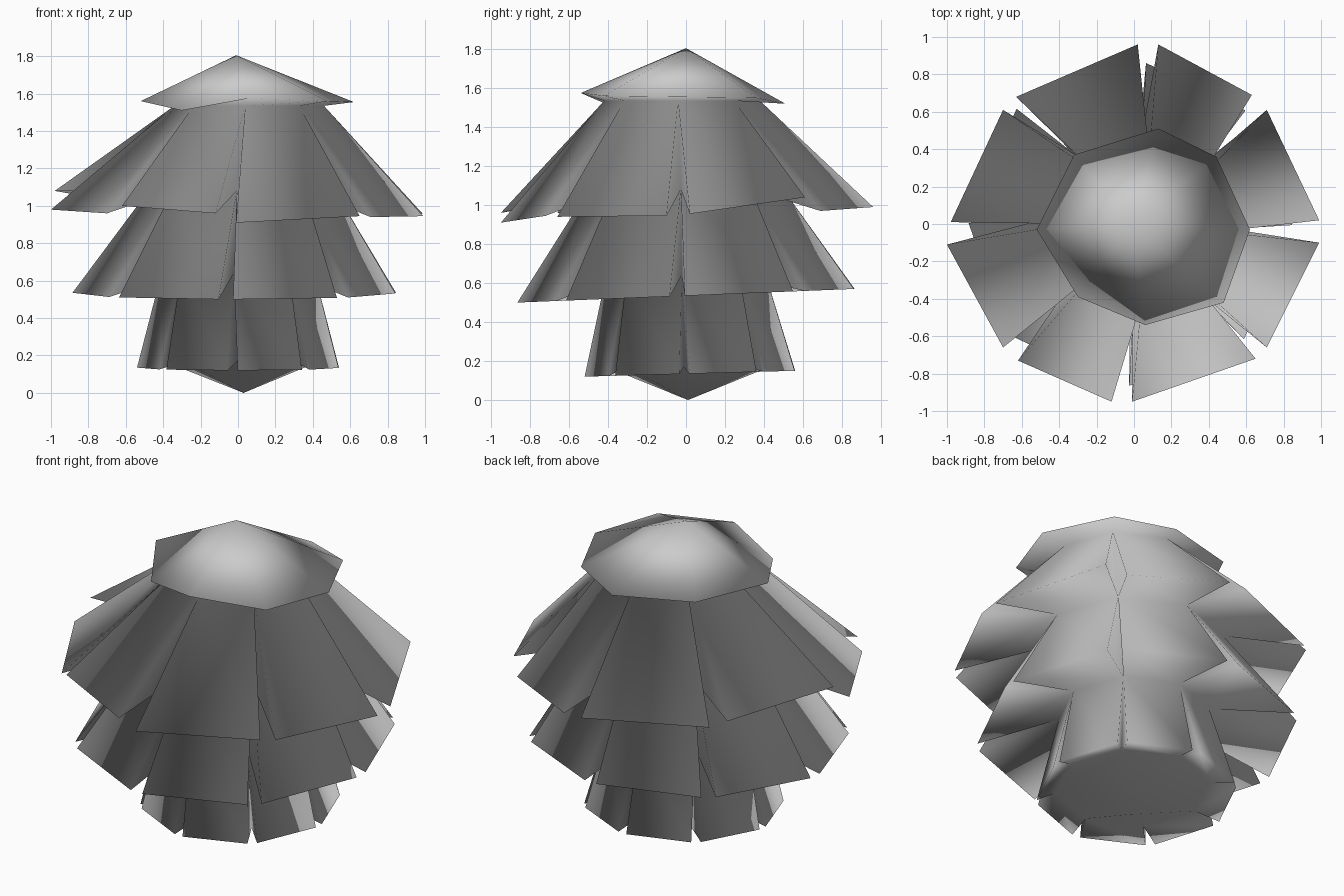
import bpy
import bmesh
from math import sin, cos, radians

if "Cube" in bpy.data.objects:
    bpy.data.objects.remove(bpy.data.objects["Cube"])

N = 8
bm = bmesh.new()


def ring(cx, cy, r, z, start=-3.0):
    """Octagon of core vertices, one at every gap between scales."""
    out = []
    for i in range(N):
        a = radians(start + 45 * i)
        out.append(bm.verts.new((cx + r * cos(a), cy + r * sin(a), z)))
    return out


def tips(cx, cy, r, z, tilt, half_gap, start=-3.0):
    """Two outer corners for each scale of a tier."""
    out = []
    for i in range(N):
        for deg in (start + 45 * i + half_gap, start + 45 * (i + 1) - half_gap):
            a = radians(deg)
            out.append((cx + r * cos(a), cy + r * sin(a), z + tilt * sin(a)))
    return out


def tier(upper, lower, corners):
    """Wedge-shaped scales hanging between two core rings."""
    v = [bm.verts.new(c) for c in corners]
    for i in range(N):
        j = (i + 1) % N
        a, b = v[2 * i], v[2 * i + 1]
        bm.faces.new((upper[i], a, b, upper[j]))
        bm.faces.new((a, lower[i], lower[j], b))
        bm.faces.new((upper[i], lower[i], a))
        bm.faces.new((upper[j], b, lower[j]))


def fan(loop, tip):
    """Close a ring to a point."""
    t = bm.verts.new(tip)
    for i in range(N):
        bm.faces.new((loop[i], loop[(i + 1) % N], t))


# Uneven outer corners of the large top tier, anticlockwise from +x
top_tips = [
    (0.99, 0.02, 0.955), (0.71, 0.61, 1.04), (0.63, 0.69, 0.97), (0.13, 0.96, 0.99),
    (0.02, 0.96, 0.99), (-0.63, 0.68, 1.0), (-0.70, 0.61, 1.03), (-0.98, 0.01, 1.08),
    (-1.0, -0.11, 0.98), (-0.70, -0.66, 0.96), (-0.62, -0.73, 1.0), (-0.12, -0.95, 0.96),
    (-0.01, -0.95, 0.91), (0.65, -0.72, 0.945), (0.71, -0.66, 0.94), (0.99, -0.10, 0.945),
]
# Rim of the overhanging cap
rim_pts = [
    (0.62, -0.03, 1.555), (0.44, 0.36, 1.55), (0.13, 0.51, 1.52), (-0.32, 0.37, 1.545),
    (-0.52, -0.03, 1.56), (-0.30, -0.39, 1.51), (0.06, -0.54, 1.575), (0.48, -0.42, 1.56),
]

# Core rings from neck to base
neck = ring(0.06, -0.02, 0.40, 1.535)
core_1 = ring(0.02, 0.0, 0.50, 1.08)
core_2 = ring(0.0, 0.0, 0.41, 0.64)
base = ring(0.02, 0.01, 0.42, 0.17)

# Three tiers of scales
tier(neck, core_1, top_tips)
tier(core_1, core_2, tips(-0.02, 0.0, 0.865, 0.535, 0.035, 2.6))
tier(core_2, base, tips(0.0, 0.02, 0.54, 0.135, 0.015, 2.8))

# Cap with its underside, and the pointed bottom
rim = [bm.verts.new(p) for p in rim_pts]
for i in range(N):
    j = (i + 1) % N
    bm.faces.new((neck[i], neck[j], rim[j], rim[i]))
fan(rim, (-0.01, 0.0, 1.805))
fan(base, (0.03, 0.01, 0.0))

bmesh.ops.recalc_face_normals(bm, faces=bm.faces[:])
mesh = bpy.data.meshes.new("pine_cone")
bm.to_mesh(mesh)
bm.free()
for p in mesh.polygons:
    p.use_smooth = True
cone = bpy.data.objects.new("pine_cone", mesh)
bpy.context.collection.objects.link(cone)
